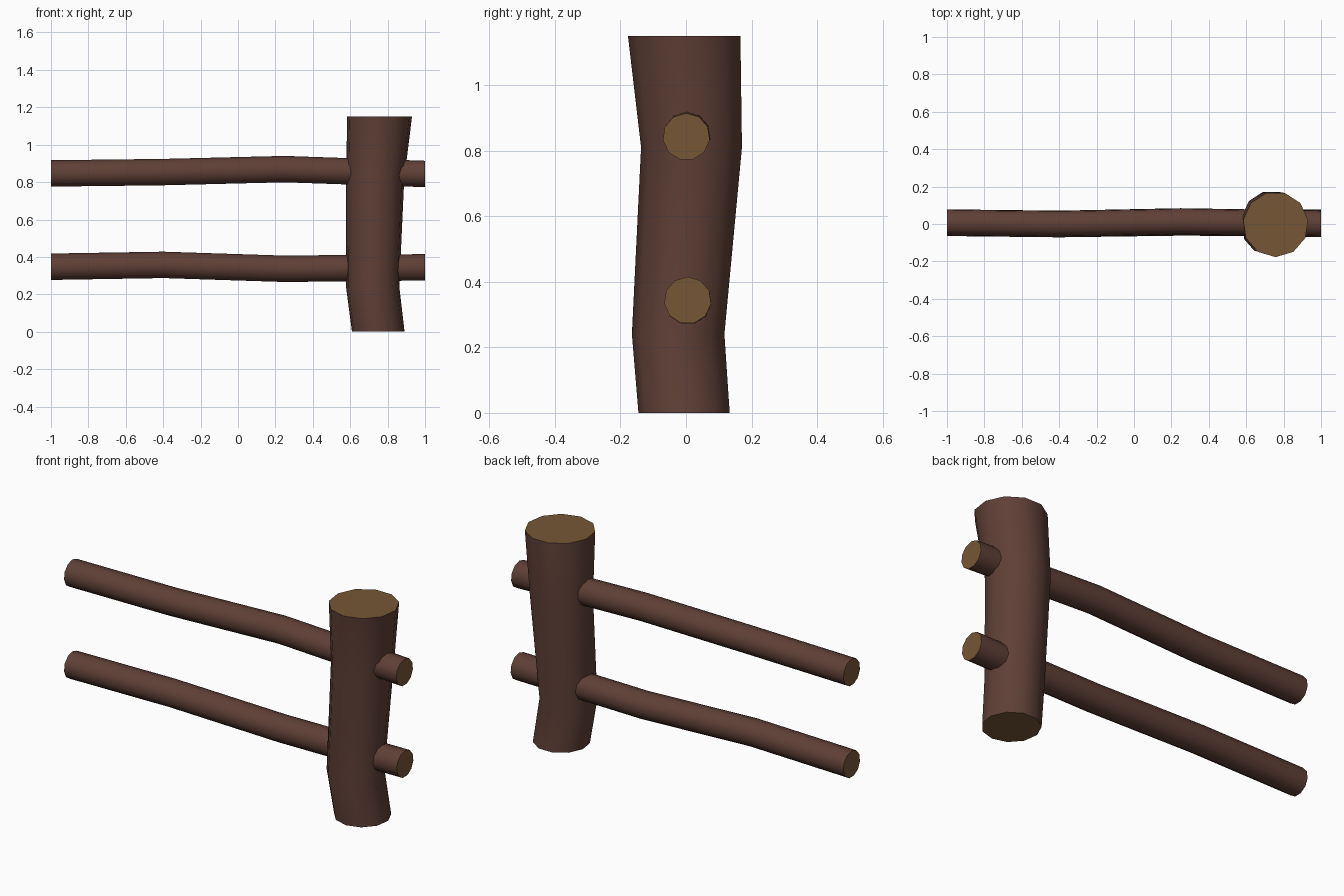
import bpy, bmesh
from math import sin, cos, tau
from mathutils import Vector

if "Cube" in bpy.data.objects:
    bpy.data.objects.remove(bpy.data.objects["Cube"])

SIDES = 11


def material(name, color):
    m = bpy.data.materials.new(name)
    m.diffuse_color = (*color, 1)
    m.use_nodes = True
    m.node_tree.nodes["Principled BSDF"].inputs["Base Color"].default_value = m.diffuse_color
    return m


bark = material("bark", (0.115, 0.051, 0.037))
cut_wood = material("cut_wood", (0.18, 0.095, 0.036))


def log(name, rings, u, v):
    """Loft (centre, radius) rings in the plane of axes u, v; cap both ends."""
    u, v = Vector(u), Vector(v)
    bm = bmesh.new()
    loops = []
    for centre, r in rings:
        loops.append([bm.verts.new(Vector(centre) + r * (u * cos(tau * i / SIDES) + v * sin(tau * i / SIDES)))
                      for i in range(SIDES)])
    for a, b in zip(loops, loops[1:]):
        for i in range(SIDES):
            j = (i + 1) % SIDES
            bm.faces.new((a[i], a[j], b[j], b[i])).smooth = True
    for loop in (loops[0], loops[-1]):
        cap = bm.faces.new(loop)
        cap.material_index = 1
        for e in cap.edges:
            e.smooth = False
    bmesh.ops.recalc_face_normals(bm, faces=bm.faces)
    mesh = bpy.data.meshes.new(name)
    bm.to_mesh(mesh)
    bm.free()
    mesh.materials.append(bark)
    mesh.materials.append(cut_wood)
    bpy.context.collection.objects.link(bpy.data.objects.new(name, mesh))


# Crooked upright post, widening to the top
log("post", [((0.75, -0.003, 0), 0.142),
             ((0.72, -0.021, 0.24), 0.144),
             ((0.733, 0.02, 0.81), 0.157),
             ((0.757, -0.002, 1.15), 0.175)], (0, -1, 0), (1, 0, 0))

# Two slightly bent rails running through the post
rails = {
    "upper_rail": [(-1, 0.007, 0.845), (-0.4, 0.0, 0.852), (0.25, 0.013, 0.868), (1, 0.001, 0.842)],
    "lower_rail": [(-1, 0.007, 0.346), (-0.4, 0.0, 0.356), (0.25, 0.009, 0.335), (1, 0.005, 0.343)],
}
for name, path in rails.items():
    log(name, [(p, 0.072) for p in path], (0, 0, 1), (0, 1, 0))
